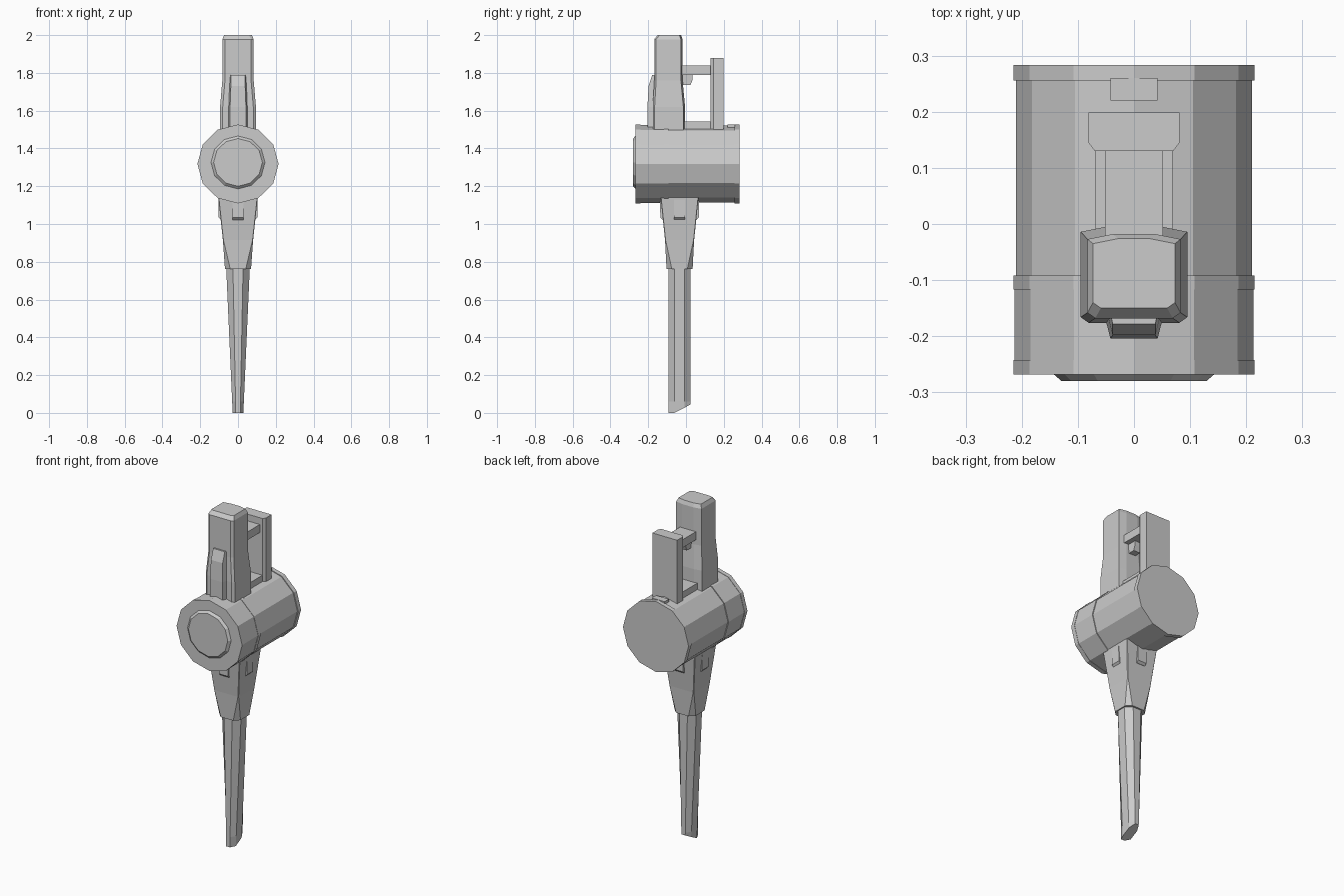
import bpy, bmesh
from math import sin, cos, pi

if "Cube" in bpy.data.objects:
    bpy.data.objects.remove(bpy.data.objects["Cube"])


def loft(name, rings):
    """Skin a list of equal-length point rings and cap both ends."""
    bm = bmesh.new()
    vs = [[bm.verts.new(p) for p in r] for r in rings]
    n = len(rings[0])
    for a, b in zip(vs, vs[1:]):
        for i in range(n):
            j = (i + 1) % n
            bm.faces.new((a[i], a[j], b[j], b[i]))
    bm.faces.new(vs[0])
    bm.faces.new(vs[-1])
    bmesh.ops.recalc_face_normals(bm, faces=bm.faces)
    me = bpy.data.meshes.new(name)
    bm.to_mesh(me)
    bm.free()
    ob = bpy.data.objects.new(name, me)
    bpy.context.collection.objects.link(ob)
    return ob


def box(name, x0, x1, y0, y1, z0, z1):
    return loft(name, [[(x0, y0, z), (x1, y0, z), (x1, y1, z), (x0, y1, z)]
                       for z in (z0, z1)])


def disc(y, r, squash=0.972, zc=1.318):
    return [(r * cos(i * pi / 6), y, zc + squash * r * sin(i * pi / 6)) for i in range(12)]


def octagon(hx, hy, cx, cy, z, yc=-0.034):
    """Rectangle with corners cut by cx, cy."""
    pts = [(hx, -hy + cy), (hx, hy - cy), (hx - cx, hy), (-hx + cx, hy),
           (-hx, hy - cy), (-hx, -hy + cy), (-hx + cx, -hy), (hx - cx, -hy)]
    return [(x, y + yc, z) for x, y in pts]


# twelve-sided barrel with stepped bands
loft("barrel", [disc(y, r) for y, r in (
    (-0.268, 0.215), (-0.242, 0.215), (-0.242, 0.213), (-0.117, 0.213),
    (-0.117, 0.215), (-0.092, 0.215), (-0.092, 0.210), (0.256, 0.210),
    (0.256, 0.215), (0.283, 0.215))])
loft("front_plate", [disc(y, r, 0.98, 1.326) for y, r in (
    (-0.262, 0.143), (-0.268, 0.143), (-0.280, 0.129))])
# tab on the rear band
box("rear_band_tab", -0.042, 0.042, 0.22, 0.26, 1.48, 1.527)


# head block: chamfered front corners, shallow peaked back
def head_ring(z, hx, yf, yb):
    half = [(hx - 0.045, yb), (hx, yb - 0.009), (hx, yf + 0.01), (hx - 0.014, yf)]
    return [(x, y, z) for x, y in half] + [(-x, y, z) for x, y in half[::-1]]


loft("head_block", [head_ring(*a) for a in (
    (1.45, 0.095, -0.176, -0.005), (1.62, 0.095, -0.176, -0.005),
    (1.76, 0.083, -0.168, -0.018), (1.978, 0.083, -0.168, -0.018),
    (2.0, 0.073, -0.150, -0.026))])

# tapered fin on the front of the head
loft("front_fin", [[(-a, -0.15, z), (a, -0.15, z), (b, y, z), (-b, y, z)]
                   for a, b, y, z in ((0.056, 0.042, -0.204, 1.46),
                                      (0.056, 0.042, -0.204, 1.62),
                                      (0.050, 0.038, -0.198, 1.73),
                                      (0.044, 0.038, -0.178, 1.79))])

# rear post with chamfered inner edges, joined to the head by an arm and a slab
loft("rear_post", [[(-0.07, 0.13, z), (0.07, 0.13, z), (0.081, 0.145, z),
                    (0.081, 0.199, z), (-0.081, 0.199, z), (-0.081, 0.145, z)]
                   for z in (1.45, 1.878)])
box("upper_arm", -0.052, 0.052, -0.04, 0.135, 1.79, 1.838)
box("lower_slab", -0.069, 0.069, -0.04, 0.135, 1.46, 1.542)
loft("arm_catch", [[(-0.022, -0.04, z), (0.022, -0.04, z), (0.022, y, z), (-0.022, y, z)]
                   for y, z in ((0.024, 1.735), (0.035, 1.765), (0.035, 1.80))])

# socket: square at the barrel, octagonal where it meets the handle
loft("socket", [octagon(*a) for a in (
    (0.113, 0.109, 0.003, 0.003, 1.22), (0.080, 0.077, 0.003, 0.003, 0.915),
    (0.069, 0.069, 0.028, 0.028, 0.762))])

# upright tab on each of the four socket sides
for i, side in enumerate(("front", "right", "back", "left")):
    tab = loft("socket_tab_" + side, [
        [(-0.029, -0.06, z), (0.029, -0.06, z), (0.029, y, z), (-0.029, y, z)]
        for y, z in ((-0.090, 1.022), (-0.102, 1.034), (-0.104, 1.2))])
    tab.location.y = -0.034
    tab.rotation_euler.z = i * pi / 2

# handle: tapers in width only, with a slanted butt end
butt = [(x, y, 0.045 * max(0.0, (y + 0.06) / 0.085))
        for x, y, _ in octagon(0.028, 0.059, 0.016, 0.032, 0)]
loft("handle", [butt, octagon(0.031, 0.059, 0.018, 0.032, 0.06),
                octagon(0.063, 0.059, 0.036, 0.032, 0.78)])
